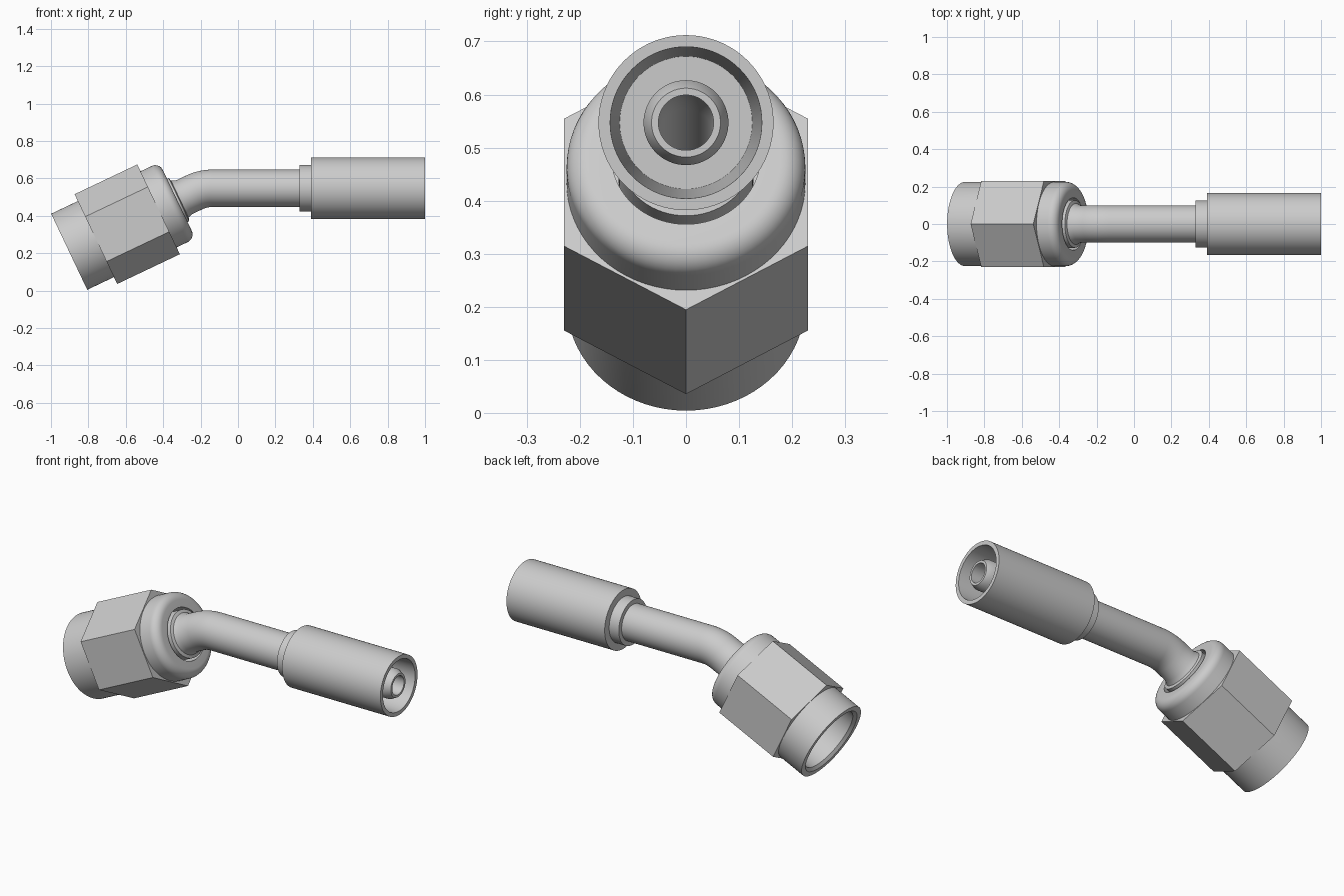
import bpy, bmesh
from math import sin, cos, tan, pi, radians
from mathutils import Vector

cube = bpy.data.objects.get("Cube")
if cube:
    bpy.data.objects.remove(cube)

# One flat metal colour
steel = bpy.data.materials.new("light grey steel")
steel.use_nodes = True
colour = (0.6, 0.6, 0.6, 1)
steel.diffuse_color = colour
steel.node_tree.nodes["Principled BSDF"].inputs["Base Color"].default_value = colour

# Centre line: tilted leg, a bend, then a level leg along +x
ANGLE = radians(25.4)
START = Vector((-0.9025, 0, 0.2075))
AXIS_Z = 0.547
BEND_R = 0.23
CUT = BEND_R * tan(ANGLE / 2)
BEND_IN = (AXIS_Z - START.z) / sin(ANGLE) - CUT
BEND_OUT = BEND_IN + BEND_R * ANGLE
BEND_OUT_X = START.x + (BEND_IN + CUT) * cos(ANGLE) + CUT
CENTRE = Vector((BEND_OUT_X, 0, AXIS_Z - BEND_R))


def frame(s):
    """Point on the centre line and its upward normal at distance s."""
    a = ANGLE * min(1, max(0, (BEND_OUT - s) / (BEND_OUT - BEND_IN)))
    up = Vector((-sin(a), 0, cos(a)))
    if s <= BEND_IN:
        return START + s * Vector((cos(ANGLE), 0, sin(ANGLE))), up
    p = CENTRE + up * BEND_R
    if s > BEND_OUT:
        p.x += s - BEND_OUT
    return p, up


def at_x(x):
    """Distance along the centre line for an x on the level leg."""
    return BEND_OUT + x - BEND_OUT_X


def sweep(name, profile, sides=72):
    """Turn a closed (distance, radius) outline around the centre line."""
    bm = bmesh.new()
    side = Vector((0, 1, 0))
    rings = []
    for s, r in profile:
        p, up = frame(s)
        rings.append([bm.verts.new(p + r * (cos(t) * up + sin(t) * side))
                      for t in (2 * pi * i / sides for i in range(sides))])
    for a, b in zip(rings, rings[1:] + rings[:1]):
        for i in range(sides):
            j = (i + 1) % sides
            bm.faces.new((a[i], a[j], b[j], b[i]))
    bmesh.ops.recalc_face_normals(bm, faces=bm.faces)
    mesh = bpy.data.meshes.new(name)
    bm.to_mesh(mesh)
    bm.free()
    mesh.materials.append(steel)
    ob = bpy.data.objects.new(name, mesh)
    bpy.context.collection.objects.link(ob)
    bpy.ops.object.select_all(action="DESELECT")
    ob.select_set(True)
    bpy.context.view_layer.objects.active = ob
    bpy.ops.object.shade_smooth_by_angle(angle=radians(30))
    return ob


# Swivel nut body with rounded back shoulder and open bore
NUT_R, NUT_END, FILLET = 0.225, 0.64, 0.045
shoulder = [(NUT_END - FILLET + FILLET * sin(t), NUT_R - FILLET + FILLET * cos(t))
            for t in (pi / 2 * i / 8 for i in range(9))]
sweep("nut_body", [(0, 0.195), (0, NUT_R)] + shoulder +
      [(NUT_END, 0.14), (0.5, 0.14), (0.5, 0.18), (0.015, 0.18)])

# Hexagonal wrench section, corners up and down
HEX_R = 0.23 / cos(pi / 6)
sweep("nut_hexagon", [(0.158, 0.215), (0.158, HEX_R), (0.529, HEX_R), (0.529, 0.215)], sides=6)

# Bent tube with seat cone, retaining lip and hose nipple
bend = [BEND_IN + (BEND_OUT - BEND_IN) * i / 12 for i in range(13)]
BORE = 0.052
outer = [(0.33, 0.09), (0.45, 0.17), (0.49, 0.17), (0.49, 0.127), (0.65, 0.127),
         (0.655, 0.11), (0.68, 0.1)]
outer += [(s, 0.1) for s in bend]
outer += [(at_x(0.45), 0.1), (at_x(0.45), 0.08), (at_x(0.965), 0.08), (at_x(0.995), 0.065)]
inner = [(at_x(0.995), BORE)] + [(s, BORE) for s in reversed(bend)] + [(0.33, BORE)]
sweep("bent_tube", outer + inner)

# Crimp sleeve with stepped collar and tapered socket
sweep("crimp_sleeve", [(at_x(x), r) for x, r in (
    (0.33, 0.095), (0.33, 0.125), (0.39, 0.125), (0.39, 0.165), (1, 0.165),
    (1, 0.143), (0.5, 0.125), (0.5, 0.075))])
